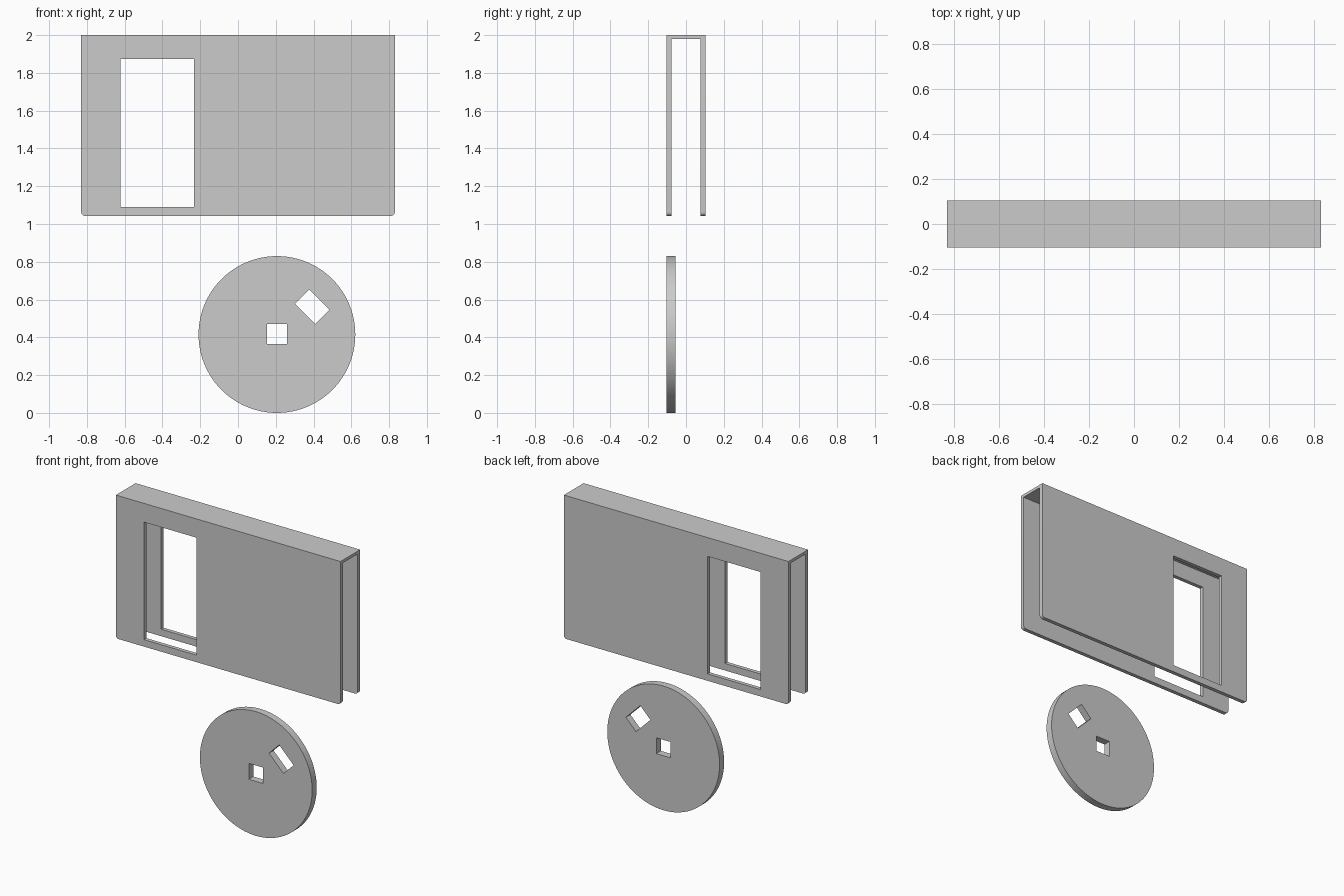
import bpy, bmesh
from math import radians, pi
from mathutils import Matrix, Vector

if "Cube" in bpy.data.objects:
    bpy.data.objects.remove(bpy.data.objects["Cube"])

HALF_X, HALF_Y = 0.83, 0.104
WALL, TOP = 0.026, 0.02
Z_LOW, Z_HIGH = 1.043, 2.0


def add_object(name, bm):
    bmesh.ops.recalc_face_normals(bm, faces=bm.faces)
    mesh = bpy.data.meshes.new(name)
    bm.to_mesh(mesh)
    bm.free()
    obj = bpy.data.objects.new(name, mesh)
    bpy.context.collection.objects.link(obj)
    return obj


def cut_box(target, x, z, width, height, angle=0):
    """Cut a rectangular hole right through the target along y."""
    bm = bmesh.new()
    bmesh.ops.create_cube(bm, size=1, matrix=Matrix.Translation((x, 0, z))
                          @ Matrix.Rotation(radians(angle), 4, 'Y')
                          @ Matrix.Diagonal((width, 1, height, 1)))
    cutter = add_object("cutter", bm)
    cutter.hide_render = True
    mod = target.modifiers.new("hole", 'BOOLEAN')
    mod.operation = 'DIFFERENCE'
    mod.solver = 'EXACT'
    mod.object = cutter
    bpy.context.view_layer.objects.active = target
    bpy.ops.object.modifier_apply(modifier=mod.name)
    bpy.data.objects.remove(cutter)


def shade(obj):
    bpy.ops.object.select_all(action='DESELECT')
    obj.select_set(True)
    bpy.context.view_layer.objects.active = obj
    bpy.ops.object.shade_smooth_by_angle(angle=radians(30))


# Folded cover: upside-down U section extruded along x
inner = HALF_Y - WALL
section = [(-HALF_Y, Z_LOW), (-HALF_Y, Z_HIGH), (HALF_Y, Z_HIGH), (HALF_Y, Z_LOW),
           (inner, Z_LOW), (inner, Z_HIGH - TOP), (-inner, Z_HIGH - TOP), (-inner, Z_LOW)]
bm = bmesh.new()
face = bm.faces.new([bm.verts.new((-HALF_X, y, z)) for y, z in section])
ext = bmesh.ops.extrude_face_region(bm, geom=[face])
bmesh.ops.translate(bm, vec=Vector((2 * HALF_X, 0, 0)),
                    verts=[v for v in ext["geom"] if isinstance(v, bmesh.types.BMVert)])
# Rounded lower corners of both walls
corners = [e for e in bm.edges
           if all(abs(v.co.z - Z_LOW) < 1e-5 for v in e.verts)
           and abs(e.verts[0].co.x - e.verts[1].co.x) < 1e-5]
bmesh.ops.bevel(bm, geom=corners, offset=0.02, segments=5, profile=0.5, affect='EDGES')
cover = add_object("cover", bm)

# Window through both walls
cut_box(cover, -0.428, 1.482, 0.39, 0.785)
shade(cover)

# Disc with a square centre hole and a tilted slot
DISC_X, DISC_Z, RADIUS, THICK = 0.206, 0.415, 0.415, 0.048
bm = bmesh.new()
bmesh.ops.create_cone(bm, cap_ends=True, segments=96, radius1=RADIUS, radius2=RADIUS, depth=THICK,
                      matrix=Matrix.Translation((DISC_X, -HALF_Y + THICK / 2, DISC_Z))
                      @ Matrix.Rotation(pi / 2, 4, 'X'))
disc = add_object("disc", bm)
cut_box(disc, DISC_X, DISC_Z + 0.002, 0.106, 0.106)
cut_box(disc, 0.393, 0.562, 0.151, 0.106, 45)
shade(disc)
